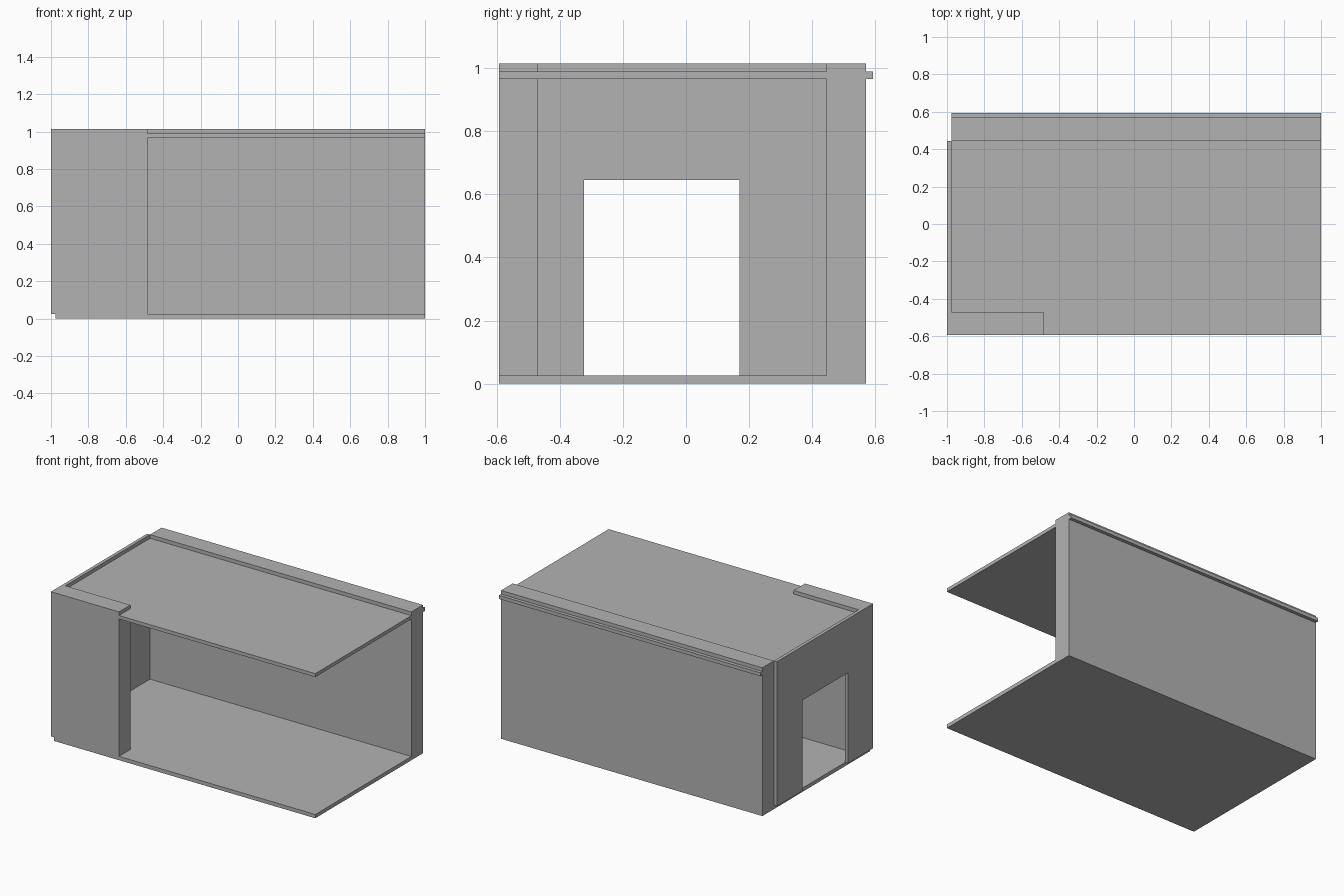
import bpy
import bmesh
from mathutils import Vector

cube = bpy.data.objects.get("Cube")
if cube:
    bpy.data.objects.remove(cube, do_unlink=True)

grey = bpy.data.materials.new("plain_grey")
grey.use_nodes = True
grey.diffuse_color = (0.45, 0.45, 0.45, 1)
grey.node_tree.nodes["Principled BSDF"].inputs["Base Color"].default_value = (0.45, 0.45, 0.45, 1)


def extrude_profile(name, points, direction):
    """Make a solid by extruding a closed flat outline."""
    bm = bmesh.new()
    face = bm.faces.new([bm.verts.new(p) for p in points])
    result = bmesh.ops.extrude_face_region(bm, geom=[face], use_keep_orig=True)
    moved = [v for v in result["geom"] if isinstance(v, bmesh.types.BMVert)]
    bmesh.ops.translate(bm, verts=moved, vec=Vector(direction))
    bmesh.ops.recalc_face_normals(bm, faces=bm.faces)
    mesh = bpy.data.meshes.new(name)
    bm.to_mesh(mesh)
    bm.free()
    mesh.materials.append(grey)
    obj = bpy.data.objects.new(name, mesh)
    bpy.context.collection.objects.link(obj)
    return obj


def box(name, x, y, z):
    outline = [(x[0], y[0], z[0]), (x[1], y[0], z[0]), (x[1], y[1], z[0]), (x[0], y[1], z[0])]
    return extrude_profile(name, outline, (0, 0, z[1] - z[0]))


# Shared levels of the shell
outer, inner, end = -1.0, -0.977, 1.0
front, front_in, back_in, back, rim = -0.593, -0.47, 0.445, 0.57, 0.593
floor_top, ceiling, roof_top, top = 0.026, 0.965, 0.989, 1.014

# Slabs and solid walls
box("floor", (inner, end), (front, back_in), (0, floor_top))
box("roof", (inner, end), (front, back_in), (ceiling, roof_top))
box("back_wall", (inner, end), (back_in, back), (0, top))
box("back_trim", (inner, end), (back, rim), (ceiling, roof_top))
box("front_wall", (outer, -0.485), (front, front_in), (floor_top, top))

# Side wall with a doorway
door_front, door_back, door_top = -0.323, 0.17, 0.645
outline = [(front_in, floor_top), (door_front, floor_top), (door_front, door_top),
           (door_back, door_top), (door_back, floor_top), (back_in, floor_top),
           (back_in, top), (front_in, top)]
extrude_profile("doorway_wall", [(outer, y, z) for y, z in outline], (inner - outer, 0, 0))
